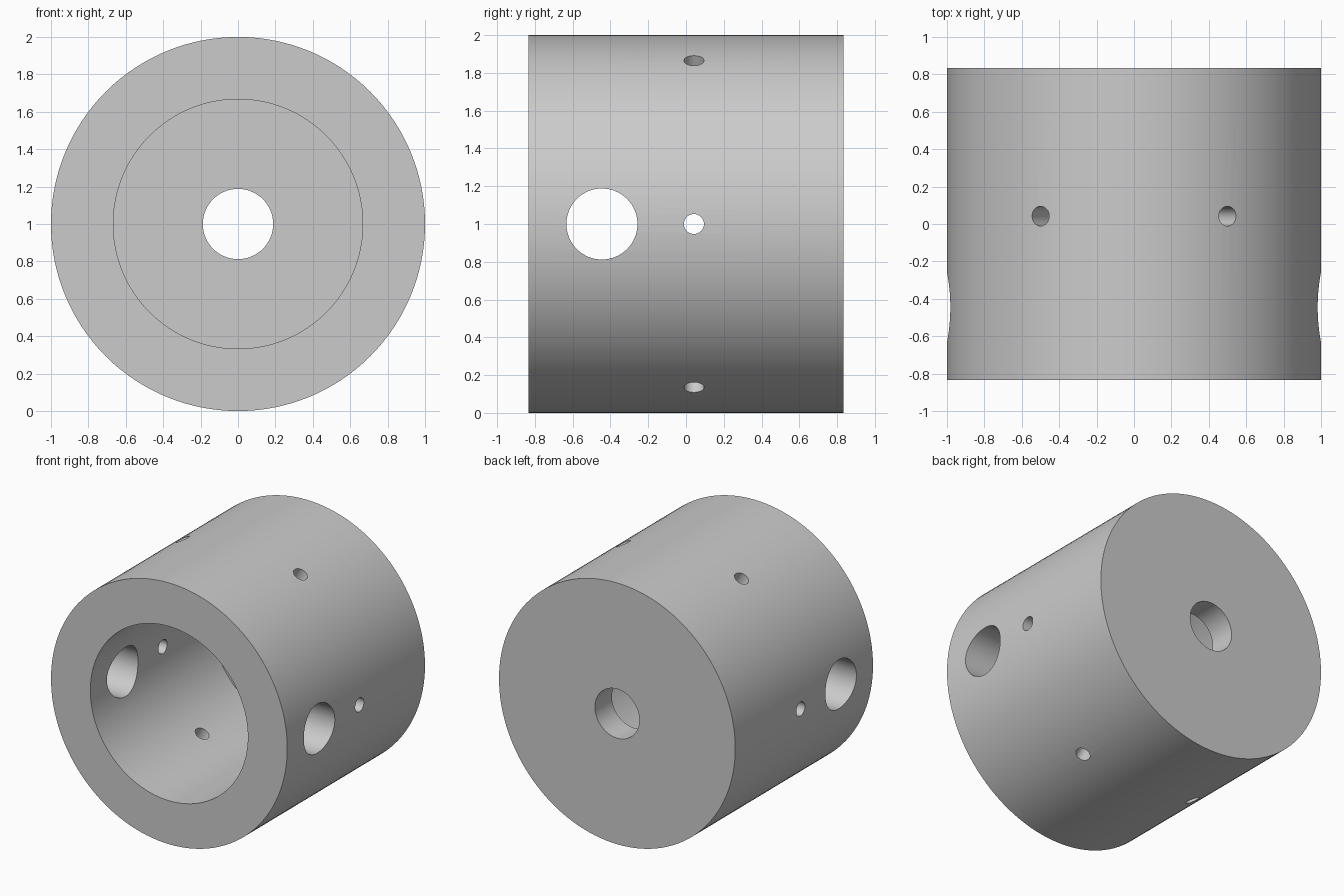
import bpy
import math
from mathutils import Matrix, Vector

if "Cube" in bpy.data.objects:
    bpy.data.objects.remove(bpy.data.objects["Cube"], do_unlink=True)

HALF = 0.833          # half the length along y
WALL = 0.205          # thickness of the closed back end
CENTRE = Vector((0, 0, 1))

grey = bpy.data.materials.new("plain grey")
grey.use_nodes = True
colour = (0.6, 0.6, 0.6, 1)
grey.diffuse_color = colour
grey.node_tree.nodes["Principled BSDF"].inputs["Base Color"].default_value = colour


def cylinder(name, radius, start, end, sides):
    """Cylinder running from one point to another."""
    start, end = Vector(start), Vector(end)
    axis = end - start
    bpy.ops.mesh.primitive_cylinder_add(vertices=sides, radius=radius, depth=axis.length)
    obj = bpy.context.object
    obj.name = name
    turn = axis.to_track_quat("Z", "Y").to_matrix().to_4x4()
    obj.data.transform(Matrix.Translation((start + end) / 2) @ turn)
    obj.data.materials.append(grey)
    return obj


def cut(body, cutter):
    """Subtract the cutter and discard it."""
    mod = body.modifiers.new("cut", "BOOLEAN")
    mod.operation = "DIFFERENCE"
    mod.solver = "EXACT"
    mod.object = cutter
    bpy.context.view_layer.objects.active = body
    bpy.ops.object.modifier_apply(modifier=mod.name)
    bpy.data.objects.remove(cutter, do_unlink=True)


# Outer barrel
body = cylinder("hollow_cylinder", 1, (0, -HALF, 1), (0, HALF, 1), 128)

# Wide bore from the front and narrow hole through the back wall
cut(body, cylinder("bore", 0.667, (0, -1, 1), (0, HALF - WALL, 1), 128))
cut(body, cylinder("back_hole", 0.188, (0, 0, 1), (0, 1, 1), 64))

# Large cross hole through both sides
cut(body, cylinder("side_hole", 0.188, (-1.2, -0.445, 1), (1.2, -0.445, 1), 64))

# Ring of six small radial holes
for i in range(6):
    angle = math.radians(60 * i)
    out = Vector((math.cos(angle), 0, math.sin(angle)))
    middle = CENTRE + Vector((0, 0.042, 0))
    cut(body, cylinder("pin_hole", 0.053, middle + out * 0.5, middle + out * 1.2, 32))

# Smooth round walls with crisp rims
bpy.ops.object.select_all(action="DESELECT")
body.select_set(True)
bpy.context.view_layer.objects.active = body
bpy.ops.object.shade_smooth_by_angle(angle=math.radians(30))
